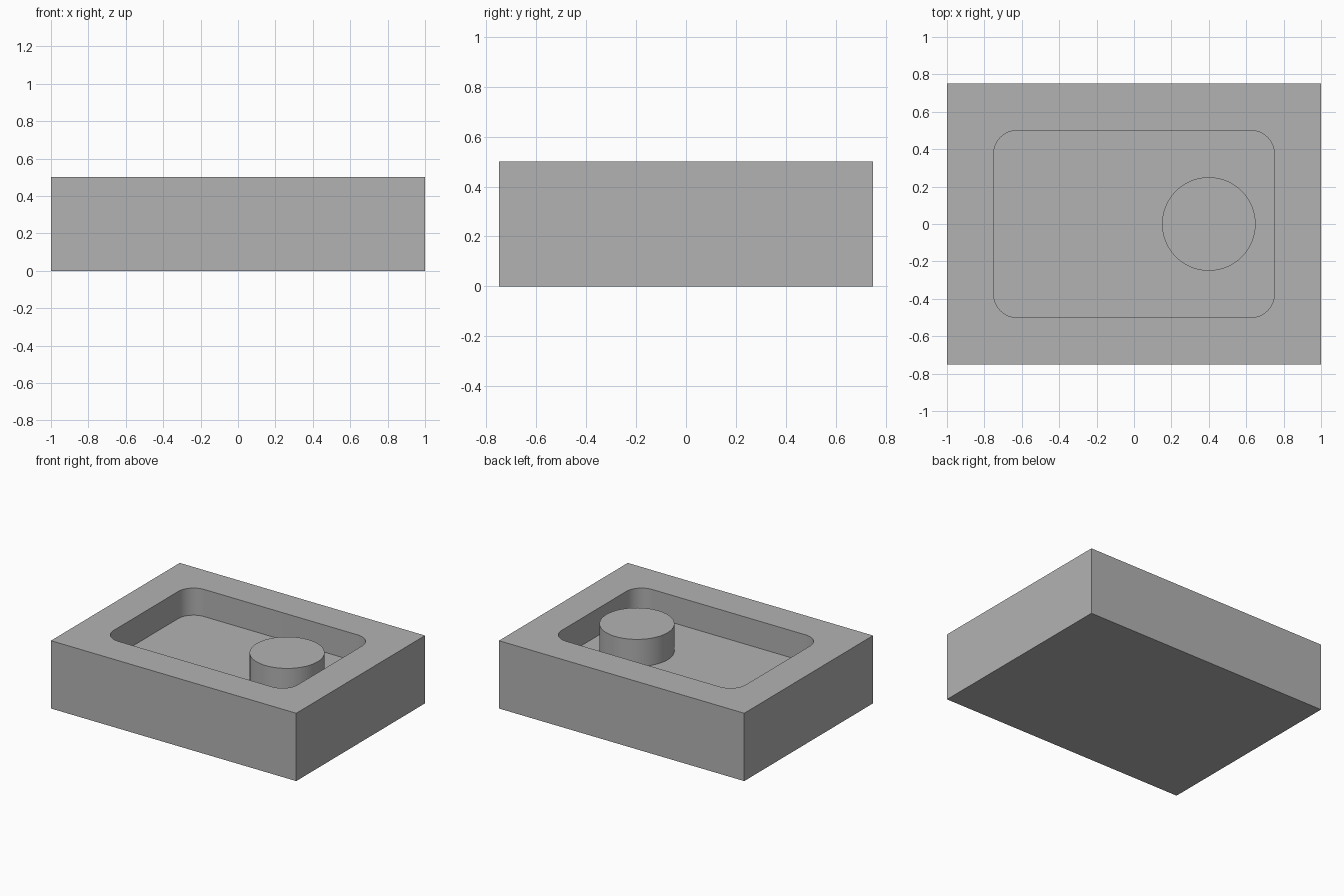
import bpy
import bmesh
import math

cube = bpy.data.objects.get("Cube")
if cube:
    bpy.data.objects.remove(cube, do_unlink=True)

WIDTH, DEPTH, HEIGHT = 2.0, 1.5, 0.5
FLOOR = 0.3              # height of the pocket floor
POCKET_W, POCKET_D = 1.5, 1.0
CORNER = 0.125           # pocket corner radius
BOSS_X, BOSS_R = 0.4, 0.25

grey = bpy.data.materials.new("plain grey")
grey.use_nodes = True
colour = (0.45, 0.45, 0.45, 1.0)
grey.diffuse_color = colour
grey.node_tree.nodes["Principled BSDF"].inputs["Base Color"].default_value = colour


def finish(name, bm):
    mesh = bpy.data.meshes.new(name)
    bm.to_mesh(mesh)
    bm.free()
    mesh.materials.append(grey)
    obj = bpy.data.objects.new(name, mesh)
    bpy.context.collection.objects.link(obj)
    return obj


def box(name, w, d, z0, z1, radius=0.0):
    """Box between two heights, with optional rounded upright edges."""
    bm = bmesh.new()
    bmesh.ops.create_cube(bm, size=1)
    for v in bm.verts:
        v.co = (v.co.x * w, v.co.y * d, z0 if v.co.z < 0 else z1)
    if radius:
        upright = [e for e in bm.edges
                   if abs(e.verts[0].co.z - e.verts[1].co.z) > 0.01]
        bmesh.ops.bevel(bm, geom=upright, offset=radius, segments=16,
                        profile=0.5, affect='EDGES')
    return finish(name, bm)


def cylinder(name, x, radius, z0, z1):
    bm = bmesh.new()
    bmesh.ops.create_cone(bm, cap_ends=True, segments=96, radius1=radius,
                          radius2=radius, depth=z1 - z0)
    bmesh.ops.translate(bm, verts=bm.verts, vec=(x, 0, (z0 + z1) / 2))
    return finish(name, bm)


def combine(target, tool, operation):
    """Apply a boolean and discard the tool."""
    tool.hide_render = True
    mod = target.modifiers.new(tool.name, 'BOOLEAN')
    mod.operation = operation
    mod.solver = 'EXACT'
    mod.object = tool
    bpy.context.view_layer.objects.active = target
    bpy.ops.object.modifier_apply(modifier=mod.name)
    bpy.data.objects.remove(tool, do_unlink=True)


# Solid block with a rounded pocket sunk into its top
block = box("pocketed_block", WIDTH, DEPTH, 0, HEIGHT)
combine(block, box("pocket_cutter", POCKET_W, POCKET_D, FLOOR, HEIGHT + 0.2, CORNER),
        'DIFFERENCE')

# Round boss rising from the pocket floor, level with the rim
combine(block, cylinder("round_boss", BOSS_X, BOSS_R, FLOOR - 0.1, HEIGHT), 'UNION')

# Smooth curved walls, crisp edges elsewhere
bpy.ops.object.select_all(action='DESELECT')
block.select_set(True)
bpy.context.view_layer.objects.active = block
bpy.ops.object.shade_smooth_by_angle(angle=math.radians(30))
